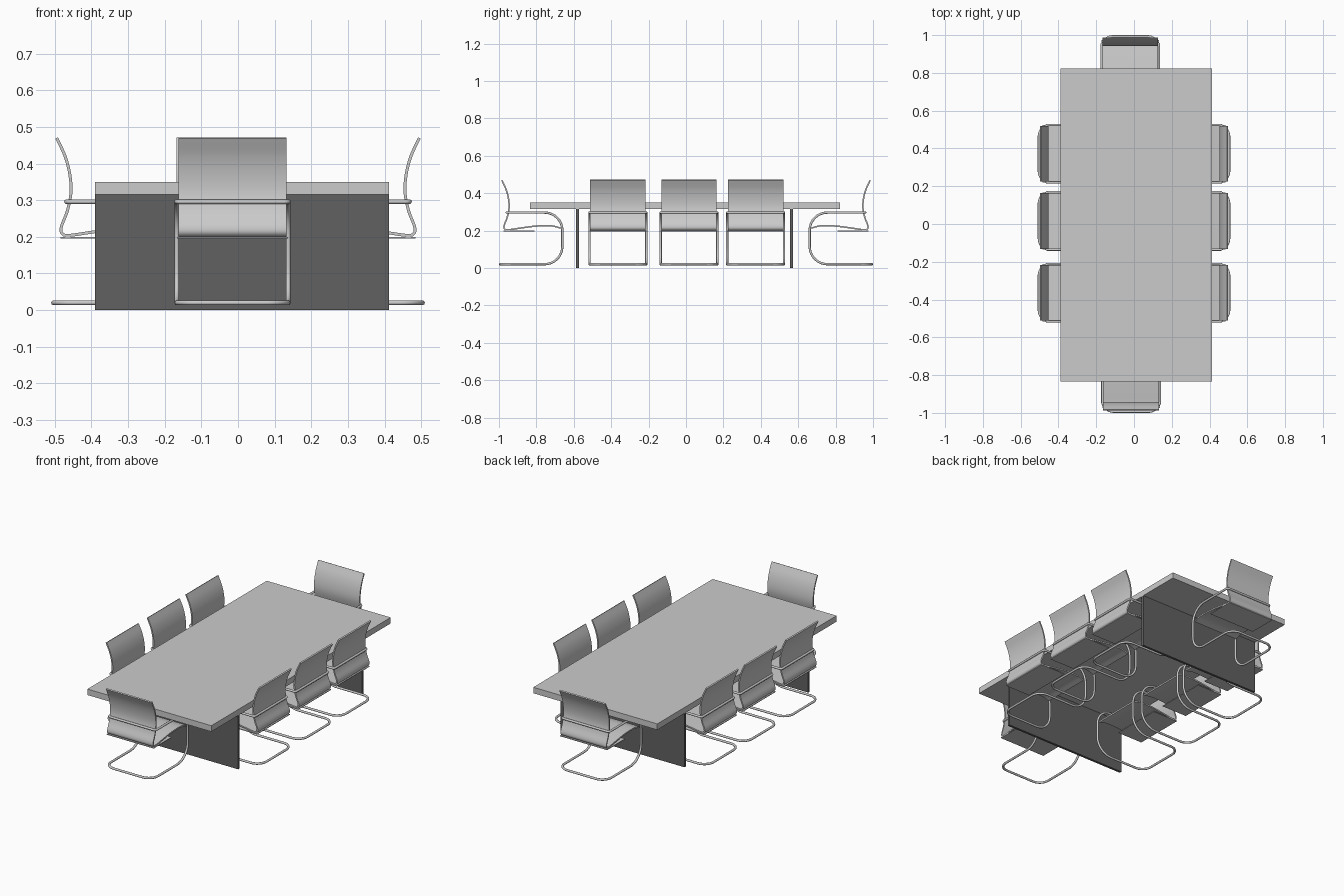
import bpy, bmesh
from math import pi
from mathutils import Vector

if "Cube" in bpy.data.objects:
    bpy.data.objects.remove(bpy.data.objects["Cube"])

col = bpy.context.collection


def box(name, x, y, z):
    me = bpy.data.meshes.new(name)
    bm = bmesh.new()
    bmesh.ops.create_cube(bm, size=1)
    for v in bm.verts:
        for i, (a, b) in enumerate((x, y, z)):
            v.co[i] = a if v.co[i] < 0 else b
    bm.to_mesh(me)
    bm.free()
    ob = bpy.data.objects.new(name, me)
    col.objects.link(ob)
    return ob


def rounded_loop(corners, steps=8):
    """Closed path with a rounded bend at each (point, radius)."""
    pts, n = [], len(corners)
    for i, (p, r) in enumerate(corners):
        p = Vector(p)
        a = (Vector(corners[i - 1][0]) - p).normalized()
        b = (Vector(corners[(i + 1) % n][0]) - p).normalized()
        c = p + (a + b) * r
        for k in range(steps + 1):
            t = k / steps * pi / 2
            from math import sin, cos
            pts.append(c - b * r * cos(t) - a * r * sin(t))
    return pts


def smooth_path(p, steps=5):
    """Catmull-Rom curve through 2D points."""
    p = [Vector(q) for q in p]
    p = [2 * p[0] - p[1]] + p + [2 * p[-1] - p[-2]]
    out = []
    for i in range(1, len(p) - 2):
        a, b, c, d = p[i - 1:i + 3]
        for k in range(steps):
            t = k / steps
            out.append(0.5 * (2 * b + (c - a) * t + (2 * a - 5 * b + 4 * c - d) * t * t
                              + (3 * b - a - 3 * c + d) * t ** 3))
    return out + [p[-2]]


def mesh_of(ob, name):
    """Bake an object to a mesh and discard the object."""
    dg = bpy.context.evaluated_depsgraph_get()
    me = bpy.data.meshes.new_from_object(ob.evaluated_get(dg))
    me.name = name
    bpy.data.objects.remove(ob)
    return me


# Table top and two dark end panels
box("table_top", (-0.39, 0.412), (-0.835, 0.823), (0.315, 0.35))
dark = bpy.data.materials.new("dark_grey")
dark.diffuse_color = (0.12, 0.12, 0.12, 1)
dark.use_nodes = True
dark.node_tree.nodes["Principled BSDF"].inputs["Base Color"].default_value = dark.diffuse_color
for nm, y in (("front_leg_panel", -0.58), ("back_leg_panel", 0.564)):
    panel = box(nm, (-0.39, 0.412), (y - 0.007, y + 0.007), (0, 0.315))
    panel.data.materials.append(dark)

# Chair frame: one bent tube loop (local y runs from chair rear to front)
W, R = 0.152, 0.0065
half = [((-W, 0.042, 0.296), 0.012), ((-W, 0.339, 0.296), 0.095),
        ((-W, 0.339, 0.02), 0.095), ((-W, R, 0.02), 0.06)]
loop = half + [((-p[0], p[1], p[2]), r) for p, r in reversed(half)]
cu = bpy.data.curves.new("frame_path", 'CURVE')
cu.dimensions = '3D'
cu.bevel_depth = R
cu.bevel_resolution = 3
pts = rounded_loop(loop)
sp = cu.splines.new('POLY')
sp.points.add(len(pts) - 1)
for q, v in zip(sp.points, pts):
    q.co = (*v, 1)
sp.use_cyclic_u = True
ob = bpy.data.objects.new("frame_path", cu)
col.objects.link(ob)
frame = mesh_of(ob, "chair_frame")
frame.shade_smooth()

# Chair shell: back and seat as one thickened curved sheet
profile = [(0.015, 0.47), (0.038, 0.42), (0.051, 0.37), (0.054, 0.32), (0.044, 0.27),
           (0.028, 0.228), (0.030, 0.209), (0.05, 0.204), (0.12, 0.214), (0.20, 0.224),
           (0.28, 0.225), (0.33, 0.213)]
bm = bmesh.new()
rows = [[bm.verts.new((x, q.x, q.y)) for x in (-0.148, 0.148)] for q in smooth_path(profile)]
for a, b in zip(rows, rows[1:]):
    bm.faces.new((a[0], a[1], b[1], b[0]))
bmesh.ops.recalc_face_normals(bm, faces=bm.faces)
me = bpy.data.meshes.new("shell_sheet")
bm.to_mesh(me)
bm.free()
ob = bpy.data.objects.new("shell_sheet", me)
col.objects.link(ob)
mod = ob.modifiers.new("thick", 'SOLIDIFY')
mod.thickness = 0.008
mod.offset = 0
shell = mesh_of(ob, "chair_shell")
ob = bpy.data.objects.new("chair_shell_tmp", shell)
col.objects.link(ob)
bpy.context.view_layer.objects.active = ob
ob.select_set(True)
bpy.ops.object.shade_smooth_by_angle(angle=0.6)
shell = mesh_of(ob, "chair_shell")

# Thin support plate under the seat
ob = box("seat_support", (-0.152, 0.152), (0.025, 0.19), (0.196, 0.2))
support = mesh_of(ob, "seat_support")

# Place two end chairs and three along each side
places = [("front", -0.015, -1.0, 0), ("back", -0.02, 1.0, pi)]
for i, y in enumerate((-0.364, 0.016, 0.372)):
    places += [(f"left_{i + 1}", -0.51, y, -pi / 2), (f"right_{i + 1}", 0.51, y, pi / 2)]
for nm, x, y, rot in places:
    for part, data in (("frame", frame), ("seat_and_back", shell), ("seat_support", support)):
        o = bpy.data.objects.new(f"{nm}_chair_{part}", data)
        o.location = (x, y, 0)
        o.rotation_euler.z = rot
        col.objects.link(o)
